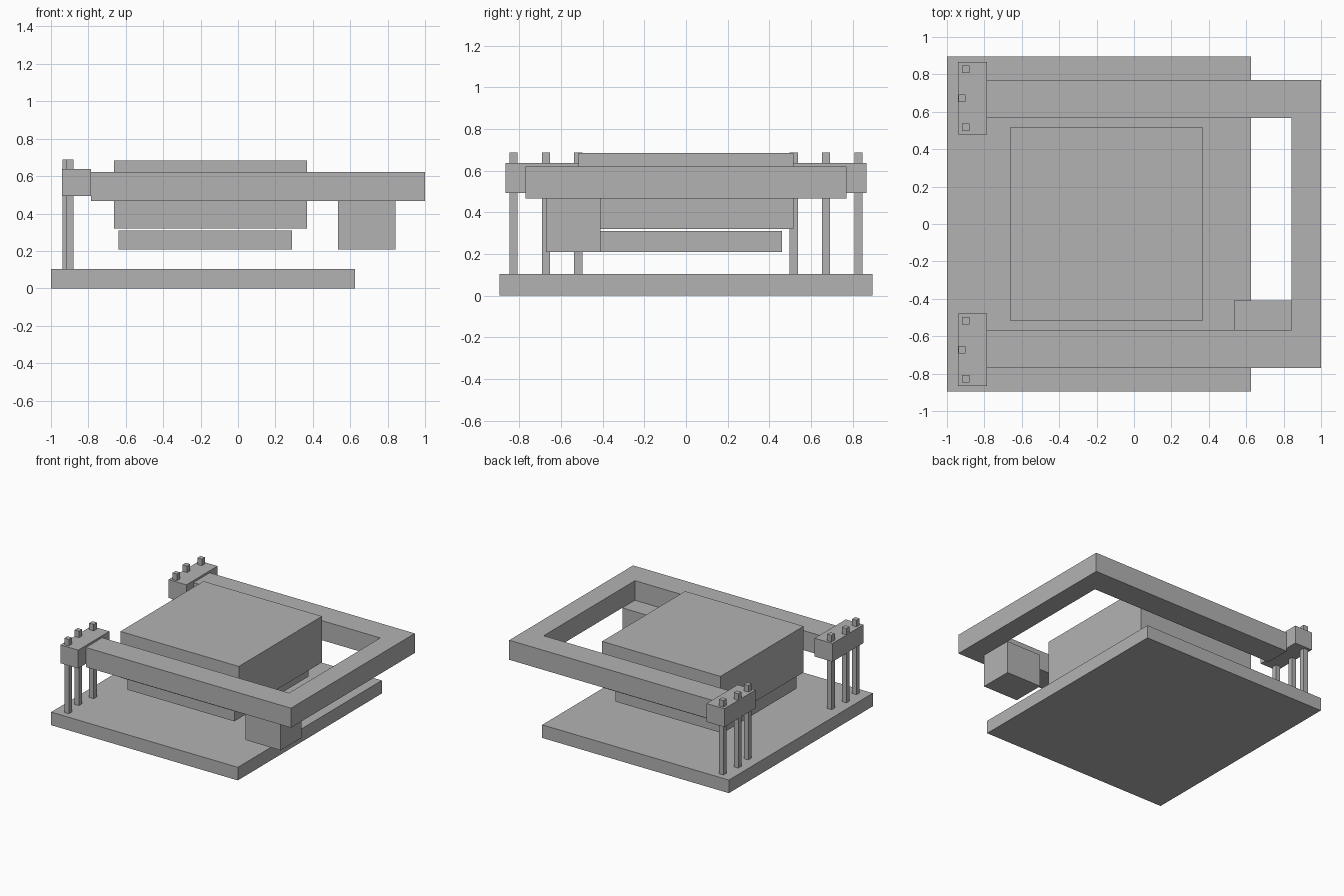
import bpy
import bmesh
from mathutils import Vector

if "Cube" in bpy.data.objects:
    bpy.data.objects.remove(bpy.data.objects["Cube"], do_unlink=True)

grey = bpy.data.materials.new("plain grey")
grey.use_nodes = True
COLOUR = (0.45, 0.45, 0.45, 1)
grey.diffuse_color = COLOUR
grey.node_tree.nodes["Principled BSDF"].inputs["Base Color"].default_value = COLOUR


def finish(name, bm):
    bmesh.ops.recalc_face_normals(bm, faces=bm.faces)
    mesh = bpy.data.meshes.new(name)
    bm.to_mesh(mesh)
    bm.free()
    mesh.materials.append(grey)
    obj = bpy.data.objects.new(name, mesh)
    bpy.context.collection.objects.link(obj)
    return obj


def box(name, x, y, z):
    """Box from (low, high) ranges on each axis."""
    bm = bmesh.new()
    bmesh.ops.create_cube(bm, size=1)
    low, high = (Vector(c) for c in zip(x, y, z))
    for v in bm.verts:
        v.co = (low + high) / 2 + v.co * (high - low)
    return finish(name, bm)


def prism(name, outline, z):
    """Flat outline extruded between two heights."""
    bm = bmesh.new()
    face = bm.faces.new([bm.verts.new((px, py, z[0])) for px, py in outline])
    top = bmesh.ops.extrude_face_region(bm, geom=[face])["geom"]
    moved = [g for g in top if isinstance(g, bmesh.types.BMVert)]
    bmesh.ops.translate(bm, verts=moved, vec=(0, 0, z[1] - z[0]))
    return finish(name, bm)


# Base and central slabs
box("base_plate", (-1, 0.625), (-0.895, 0.895), (0, 0.103))
box("lower_slab", (-0.64, 0.29), (-0.46, 0.46), (0.209, 0.31))
box("upper_slab", (-0.662, 0.369), (-0.517, 0.517), (0.321, 0.684))

# U-shaped frame, open towards the posts
half = [(-0.785, 0.567), (-0.785, 0.77), (1, 0.77)]
inner = (0.842, 0.567)
outline = [inner] + half[:1] + half[1:]
outline += [(px, -py) for px, py in reversed(outline)]
prism("u_frame", outline, (0.467, 0.621))

# Block hanging under the front arm
box("hanging_block", (0.535, 0.842), (-0.672, -0.41), (0.209, 0.467))

# Clamps with three posts each, front and back
for side, sign in (("front", -1), ("back", 1)):
    box(side + "_clamp", (-0.94, -0.785),
        sorted((sign * 0.479, sign * 0.866)), (0.493, 0.637))
    posts = (("inner", -0.9, 0.517), ("middle", -0.92, 0.672), ("outer", -0.9, 0.827))
    for label, px, py in posts:
        r = 0.0195
        box(f"{side}_{label}_post", (px - r, px + r),
            (sign * py - r, sign * py + r), (0.103, 0.688))
